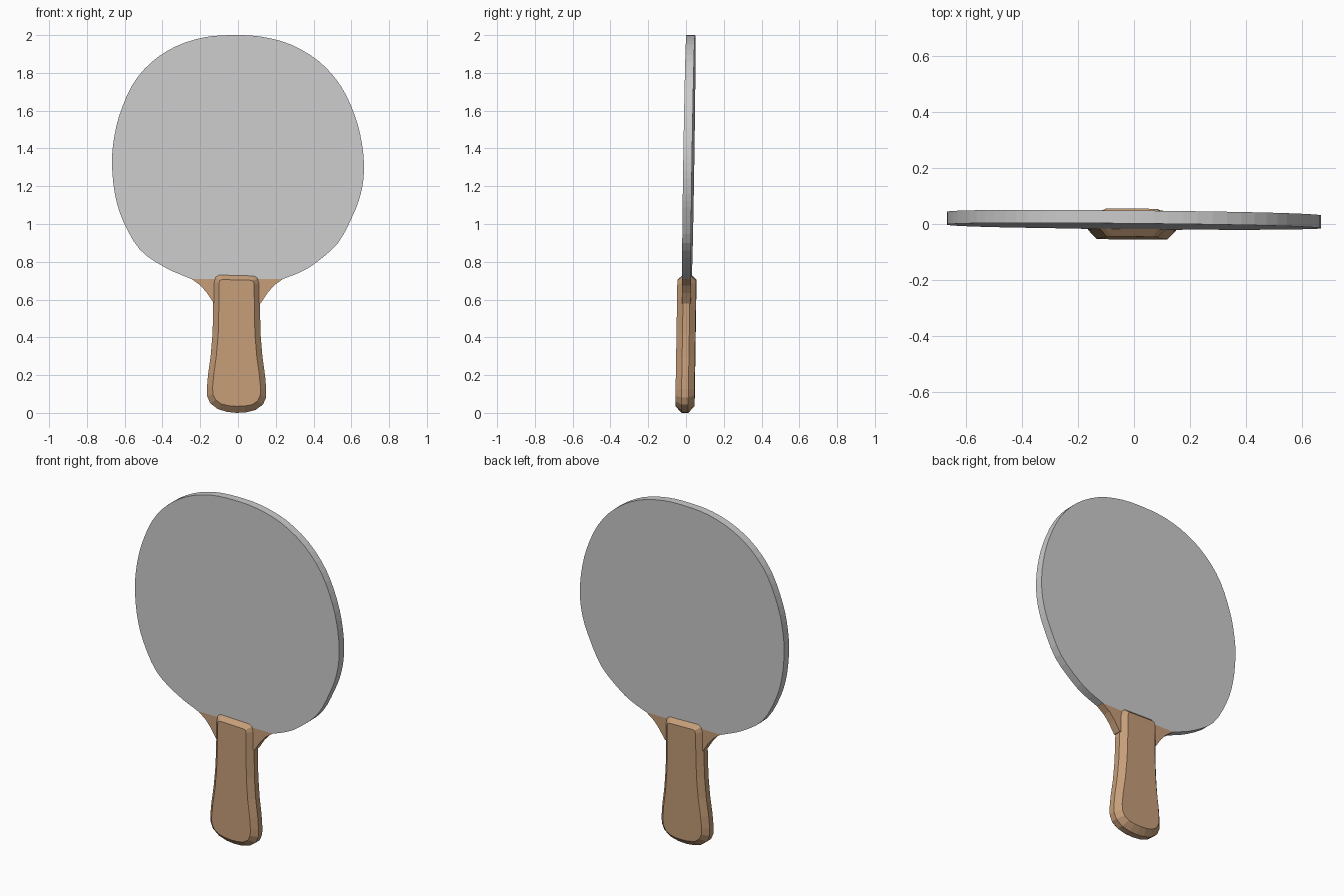
import bpy, bmesh
from mathutils import Vector

if "Cube" in bpy.data.objects:
    bpy.data.objects.remove(bpy.data.objects["Cube"])


def material(name, rgb):
    m = bpy.data.materials.new(name)
    m.diffuse_color = (*rgb, 1)
    m.use_nodes = True
    m.node_tree.nodes["Principled BSDF"].inputs["Base Color"].default_value = m.diffuse_color
    return m


GREY = material("grey rubber", (0.60, 0.60, 0.60))
WOOD = material("light wood", (0.56, 0.34, 0.19))


def place(x, y, z):
    # the whole bat leans back and turns very slightly
    return (x, y - 0.006 + 0.0155 * z - 0.0095 * x, z)


def loft(name, layers, mat):
    """Join closed (x, z) outlines, each at its own depth y, and cap the ends."""
    bm = bmesh.new()
    rings = [[bm.verts.new(place(x, y, z)) for x, z in pts] for pts, y in layers]
    for a, b in zip(rings, rings[1:]):
        for i in range(len(a)):
            j = (i + 1) % len(a)
            bm.faces.new((a[i], a[j], b[j], b[i]))
    bm.faces.new(rings[0])
    bm.faces.new(rings[-1])
    bmesh.ops.recalc_face_normals(bm, faces=bm.faces)
    me = bpy.data.meshes.new(name)
    bm.to_mesh(me)
    bm.free()
    me.materials.append(mat)
    ob = bpy.data.objects.new(name, me)
    bpy.context.collection.objects.link(ob)
    return ob


def smooth_path(pts, n):
    """Open Catmull-Rom curve through the points."""
    p = [Vector(q) for q in pts]
    p = [2 * p[0] - p[1]] + p + [2 * p[-1] - p[-2]]
    out = []
    for a, b, c, d in zip(p, p[1:], p[2:], p[3:]):
        for k in range(n):
            t = k / n
            out.append(0.5 * (2 * b + (c - a) * t + (2 * a - 5 * b + 4 * c - d) * t * t
                              + (3 * b - a - 3 * c + d) * t ** 3))
    return out + [p[-2]]


def mirrored(half, cx=-0.0075, roll=0.025):
    """Full outline from its right half, centred on the handle axis."""
    left = [(-x, z) for x, z in reversed(half) if x > 0]
    return [(x + cx, z - roll * x) for x, z in half + left]


# Blade: one thick rounded plate with a straight lower edge
outline = [(0.24, 0.71), (0.33, 0.745), (0.41, 0.793), (0.53, 0.90), (0.61, 1.05),
           (0.65, 1.16), (0.667, 1.28), (0.657, 1.42), (0.62, 1.57), (0.545, 1.73),
           (0.43, 1.86), (0.28, 1.95), (0.12, 1.992), (-0.03, 2.0), (-0.18, 1.988),
           (-0.33, 1.94), (-0.46, 1.855), (-0.56, 1.735), (-0.63, 1.57), (-0.66, 1.43),
           (-0.667, 1.31), (-0.652, 1.16), (-0.61, 1.02), (-0.52, 0.865),
           (-0.386, 0.77), (-0.25, 0.71)]
blade = smooth_path(outline, 3)
loft("blade", [(blade, -0.023), (blade, 0.023)], GREY)

# Neck: wooden fillets either side of the handle, same thickness as the blade
neck = mirrored([(0.243, 0.71), (0.195, 0.675), (0.16, 0.635), (0.124, 0.58)], -0.004, 0)
loft("neck", [(neck, -0.023), (neck, 0.023)], WOOD)

# Handle: flared grip, chamfered at front and back
outer = mirrored([(0.095, 0.732), (0.115, 0.72), (0.123, 0.69), (0.124, 0.55),
                  (0.127, 0.42), (0.137, 0.30), (0.151, 0.20), (0.157, 0.13),
                  (0.156, 0.085), (0.14, 0.048), (0.10, 0.018), (0.05, 0.004), (0, 0)])
inner = mirrored([(0.075, 0.704), (0.088, 0.70), (0.093, 0.685), (0.094, 0.55),
                  (0.097, 0.42), (0.107, 0.30), (0.121, 0.20), (0.127, 0.13),
                  (0.125, 0.095), (0.11, 0.065), (0.08, 0.045), (0.04, 0.037), (0, 0.035)])
loft("handle", [(inner, -0.05), (outer, -0.018), (outer, 0.018), (inner, 0.05)], WOOD)
